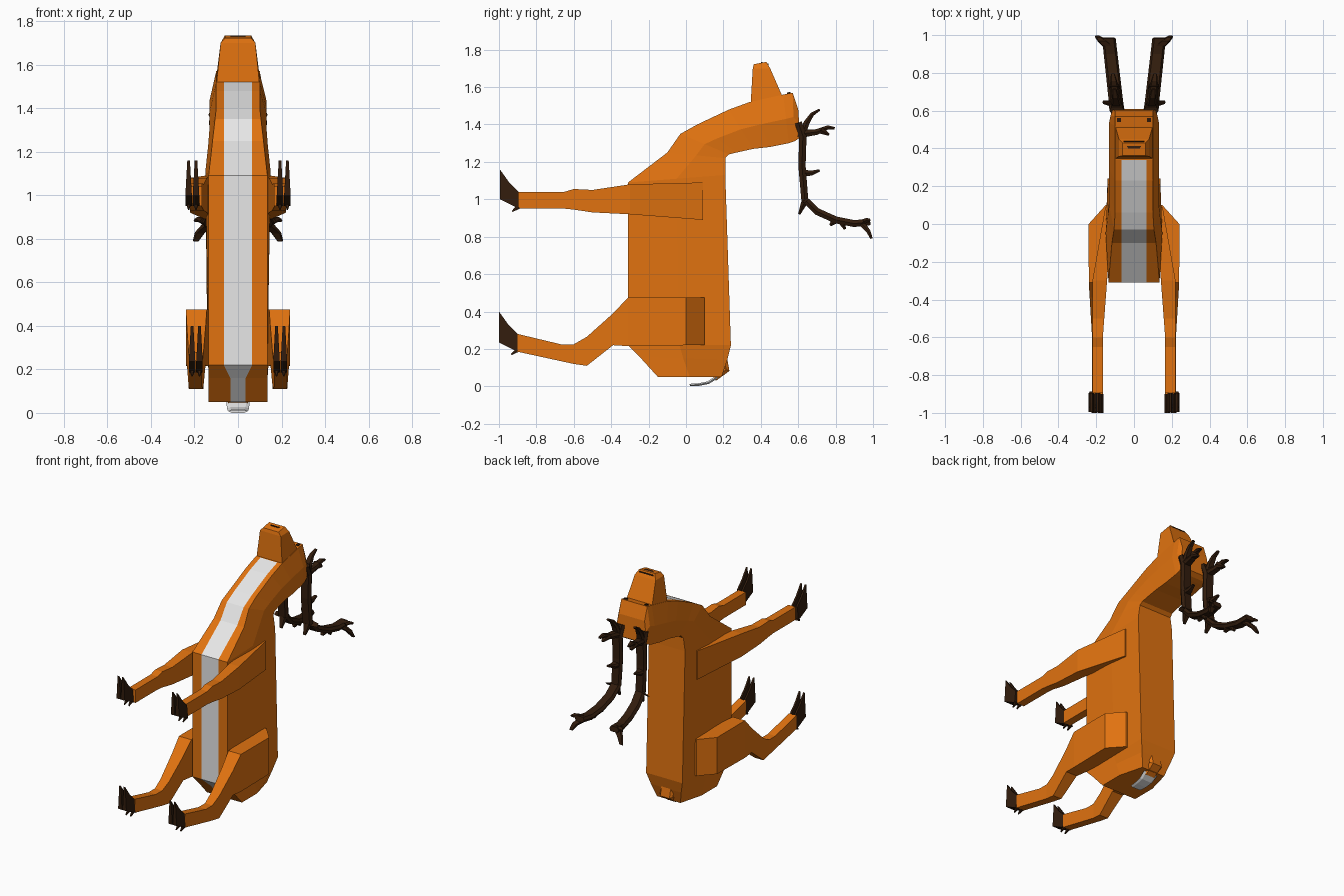
import bpy, bmesh
from mathutils import Vector

cube = bpy.data.objects.get("Cube")
if cube:
    bpy.data.objects.remove(cube)


def material(name, rgb):
    mat = bpy.data.materials.new(name)
    mat.use_nodes = True
    mat.diffuse_color = (*rgb, 1)
    shader = mat.node_tree.nodes["Principled BSDF"]
    shader.inputs["Base Color"].default_value = (*rgb, 1)
    return mat


def ramp(value, start, end, first, last):
    """Blend from first to last while value runs from start to end."""
    amount = min(max((value - start) / (end - start), 0), 1)
    return first + (last - first) * amount


def loft(name, rings, *materials, mirror=False, striped=lambda face: False):
    """Skin a row of equal rings; faces chosen by the stripe rule take the second material."""
    bm = bmesh.new()
    rows = [[bm.verts.new(point) for point in ring] for ring in rings]
    for lower, upper in zip(rows, rows[1:]):
        for j in range(len(lower)):
            bm.faces.new((lower[j - 1], lower[j], upper[j], upper[j - 1]))
    bm.faces.new(rows[0])
    bm.faces.new(rows[-1])
    bmesh.ops.recalc_face_normals(bm, faces=bm.faces)
    for face in bm.faces:
        face.material_index = int(striped(face))
    mesh = bpy.data.meshes.new(name)
    bm.to_mesh(mesh)
    bm.free()
    for mat in materials:
        mesh.materials.append(mat)
    part = bpy.data.objects.new(name, mesh)
    bpy.context.collection.objects.link(part)
    if mirror:
        part.modifiers.new("both sides", 'MIRROR')


def slab(inner, outer, y, low, high, pinch=0):
    """Upright four-sided section, optionally narrowed at its top."""
    inset = (outer - inner) * pinch
    return [(inner, y, low), (outer, y, low), (outer - inset, y, high), (inner + inset, y, high)]


def branch(name, path, width, thickness, taper, sideways=lambda y: 0, mat=None, mirror=True):
    """Flattened six-sided limb along a y, z path, thinning towards its end."""
    points = [Vector((sideways(y), y, z)) for y, z in path]
    rings = []
    for i, centre in enumerate(points):
        before, after = points[max(i - 1, 0)], points[min(i + 1, len(points) - 1)]
        across = Vector((0, before.z - after.z, after.y - before.y)).normalized()
        scale = ramp(i, 0, len(points) - 1, 1, taper)
        side = Vector((width * scale, 0, 0))
        across *= thickness * scale
        rings.append([centre + side, centre + side * 0.7 + across, centre - side * 0.7 + across,
                      centre - side, centre - side * 0.7 - across, centre + side * 0.7 - across])
    loft(name, rings, mat, mirror=mirror)


fur = material("orange fur", (0.75, 0.17, 0.005))
white = material("white fur", (0.8, 0.8, 0.8))
horn = material("dark brown horn", (0.032, 0.012, 0.004))

# Trunk, neck and skull: matching points on the belly line and the back line
belly_line = [(-.15, .05), (-.25, .16), (-.31, .22), (-.31, 1.09), (-.1, 1.25), (-.03, 1.35),
              (.06, 1.4), (.23, 1.48), (.34, 1.52), (.52, 1.56), (.57, 1.57), (.6, 1.48)]
back_line = [(.19, .05), (.22, .14), (.24, .22), (.21, 1.13), (.21, 1.22), (.23, 1.24),
             (.27, 1.25), (.36, 1.27), (.45, 1.28), (.55, 1.3), (.58, 1.31), (.61, 1.33)]
rings = []
for (fy, fz), (by, bz) in zip(belly_line, back_line):
    stripe = ramp(fz, .16, .22, .035, .065)
    front = ramp(fz, 1.09, 1.4, .135, .1)
    middle = ramp(fz, .2, 1.1, .135, .15) - ramp(fz, 1.1, 1.3, 0, .018) - ramp(fy, .55, .6, 0, .02)
    back = ramp(bz, .05, .22, .09, .14) - ramp(bz, 1.13, 1.33, 0, .03)
    my, mz = (fy + by) / 2, (fz + bz) / 2
    half = [(stripe, fy, fz), (front, fy, fz), (middle, my, mz), (back, by, bz)]
    rings.append(half + [(-x, y, z) for x, y, z in reversed(half)])


def on_stripe(face):
    edge = max(abs(v.co.x) for v in face.verts)
    return edge < .07 and face.calc_center_median().y < .34


loft("body_and_neck", rings, fur, white, striped=on_stripe)

# Muzzle: height, front, back, half width, with the end sloping
loft("muzzle", [[(-w, front, z), (w, front, z), (w, back, z + rise), (-w, back, z + rise)]
                for z, front, back, w, rise in [(1.5, .345, .52, .1, .04), (1.7, .357, .45, .08, 0),
                                                (1.722, .362, .43, .06, .013)]], fur)


# Nose and eyes as thin plates
def plate(name, corners, mirror=False):
    loft(name, [[(x, y, z + lift) for x, y, z in corners] for lift in (0, .007)],
         horn, mirror=mirror)


plate("nose", [(-.03, .4, 1.728), (.03, .4, 1.728), (.056, .44, 1.718), (-.056, .44, 1.718)])
plate("eye", [(x, y, ramp(y, .52, .57, 1.56, 1.57))
              for x, y in [(.07, .54), (.09, .54), (.09, .56), (.07, .56)]], mirror=True)


# Legs: distance forward, underside and top; the width follows from the distance
def leg(name, hip, flare_end, sections):
    rings = []
    for y, low, high in sections:
        inner = ramp(y, 0, -.6, .12, .165)
        outer = min(ramp(y, .1, flare_end, .15, hip), ramp(y, -.3, -.6, hip, .222))
        rings.append(slab(inner, outer, y, low, high))
    loft(name + "_leg", rings, fur, mirror=True)

    # Split hoof with pointed toes, and a dewclaw behind each toe
    centre = ramp(hip, .22, .24, .21, .194)
    for toe, middle in (("inner", centre - .017), ("outer", centre + .017)):
        loft(f"{name}_{toe}_toe",
             [slab(middle - .015, middle + .015, y - reach, low + reach / 2, high + rise, .3)
              for reach, rise in [(0, 0), (.05, .05), (.1, .12)]], horn, mirror=True)
        branch(f"{name}_{toe}_dewclaw", [(y, low + .01), (y - .035, low - .015)],
               .012, .012, .3, lambda _: middle, horn)


leg("front", .22, -.3, [(.09, .89, 1.09), (-.3, .92, 1.08), (-.5, .93, 1.05),
                        (-.6, .945, 1.055), (-.65, .95, 1.04), (-.895, .95, 1.04)])
leg("hind", .24, 0, [(.1, .22, .475), (.06, .22, .475), (0, .22, .475), (-.31, .215, .475),
                     (-.39, .22, .39), (-.53, .11, .265), (-.6, .12, .225),
                     (-.67, .135, .225), (-.9, .185, .28)])


# Antlers: a main beam spreading sideways, then tapering tines
def spread(y):
    return ramp(y, .6, 1, .09, .135)


branch("antler_beam", [(.6, 1.41), (.625, 1.34), (.62, 1.18), (.635, 1), (.7, .935),
                       (.8, .89), (.9, .87), (.985, .88)], .04, .02, .9, spread, horn)
tines = {
    "upper": [(.615, 1.33), (.645, 1.41), (.675, 1.455), (.715, 1.48)],
    "forward": [(.62, 1.35), (.7, 1.36), (.76, 1.385), (.795, 1.38)],
    "spur": [(.72, 1.37), (.765, 1.345)],
    "middle": [(.62, 1.14), (.67, 1.14), (.715, 1.155)],
    "elbow": [(.64, 1), (.605, .92)],
    "lower": [(.83, .885), (.85, .84)],
    "rear": [(.8, .89), (.77, .86)],
}
for label, path in tines.items():
    branch(f"antler_{label}_tine", path, .033, .02, .3, spread, horn)


# Side tines lean outwards away from the beam
def outward(y):
    return spread(y) + ramp(y, .94, .99, 0, .06)


branch("antler_tip_tine", [(.94, .87), (.975, .83), (.992, .79)], .034, .016, .4, outward, horn)
branch("antler_side_tine", [(.95, .88), (.97, .89), (.985, .885)], .034, .015, .5, outward, horn)
branch("antler_elbow_spur", [(.635, 1), (.645, .99)], .025, .02, .7,
       lambda y: ramp(y, .635, .645, .1, .15), horn)

# Tail: fur above, pale underside curling forward
branch("tail", [(.2, .15), (.215, .09), (.15, .045)], .052, .02, .9, mat=fur, mirror=False)
branch("tail_underside", [(.165, .05), (.12, .02), (.07, .01), (.02, .007)],
       .054, .008, .8, mat=white, mirror=False)
